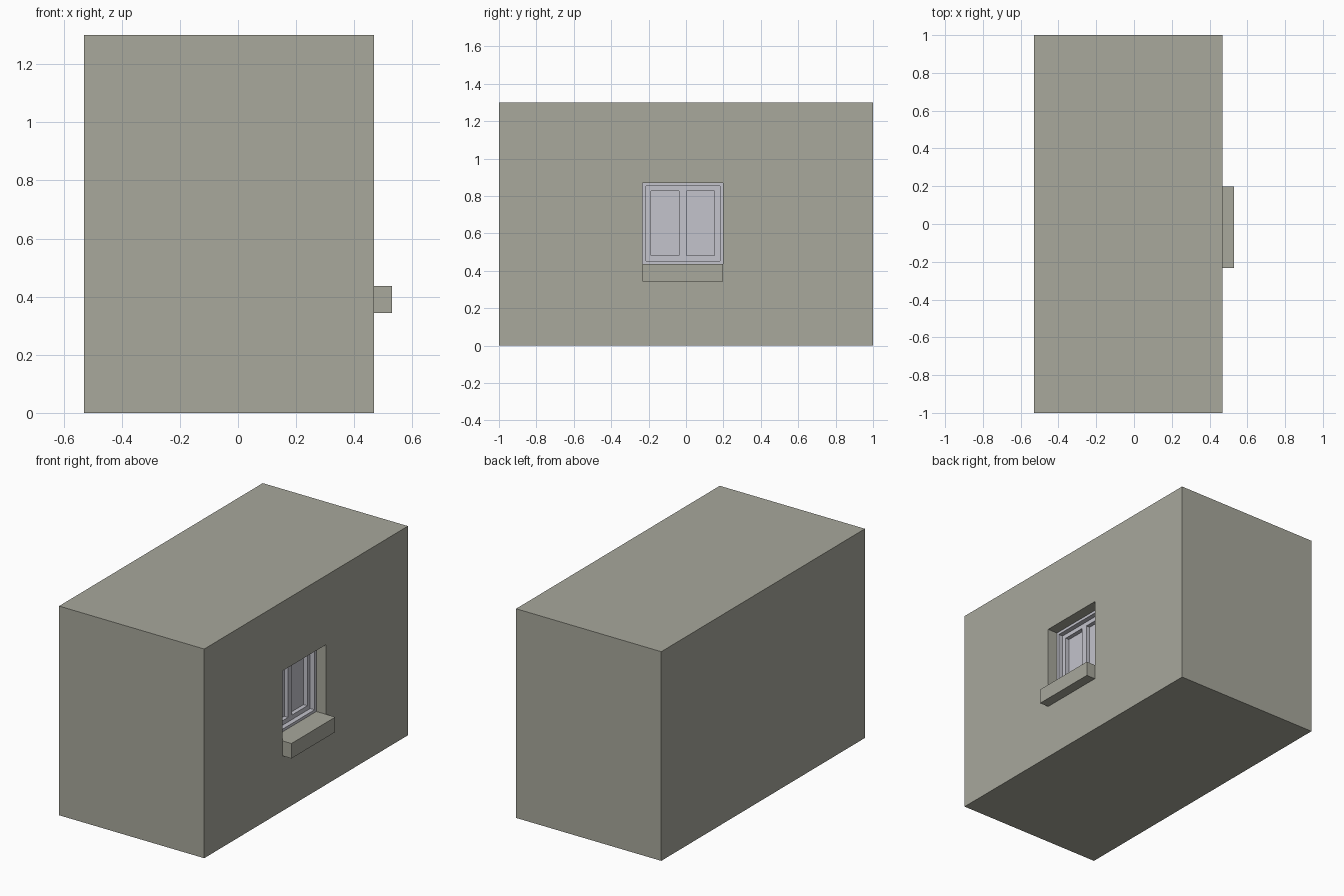
import bpy
import bmesh

if "Cube" in bpy.data.objects:
    bpy.data.objects.remove(bpy.data.objects["Cube"])


def material(name, rgb):
    m = bpy.data.materials.new(name)
    m.diffuse_color = (*rgb, 1)
    m.use_nodes = True
    m.node_tree.nodes["Principled BSDF"].inputs["Base Color"].default_value = m.diffuse_color
    return m


STONE = material("warm_grey_wall", (0.392, 0.392, 0.332))
PALE = material("pale_window_grey", (0.546, 0.546, 0.604))


def box(name, lo, hi, mat):
    """Axis-aligned box between two corners."""
    bm = bmesh.new()
    bmesh.ops.create_cube(bm, size=1)
    for v in bm.verts:
        v.co = [hi[i] if v.co[i] > 0 else lo[i] for i in range(3)]
    me = bpy.data.meshes.new(name)
    bm.to_mesh(me)
    bm.free()
    me.materials.append(mat)
    ob = bpy.data.objects.new(name, me)
    bpy.context.collection.objects.link(ob)
    return ob


def cut(target, lo, hi):
    """Cut a box-shaped opening out of the target."""
    cutter = box("cutter", lo, hi, target.data.materials[0])
    cutter.hide_render = True
    mod = target.modifiers.new("opening", 'BOOLEAN')
    mod.operation = 'DIFFERENCE'
    mod.solver = 'EXACT'
    mod.object = cutter
    bpy.context.view_layer.objects.active = target
    bpy.ops.object.modifier_apply(modifier=mod.name)
    bpy.data.objects.remove(cutter, do_unlink=True)


# Window opening limits and recess back
Y0, Y1, Z0, Z1 = -0.232, 0.198, 0.436, 0.87
SILL_Z, BACK = 0.343, 0.335

# Wall block with the window recess (cut down to the sill underside)
wall = box("wall_block", (-0.53, -1, 0), (0.468, 1, 1.3), STONE)
cut(wall, (BACK, Y0, SILL_Z), (0.6, Y1, Z1))

# Projecting sill slab
box("window_sill", (BACK, Y0, SILL_Z), (0.53, Y1, Z0), STONE)

# Outer window frame
T = 0.017
frame = box("window_frame", (BACK, Y0, Z0), (0.40, Y1, Z1), PALE)
cut(frame, (0.3, Y0 + T, Z0 + T), (0.6, Y1 - T, Z1 - T))

# Sash with two pane openings, set back from the frame
sash = box("window_sash", (BACK, Y0 + T, Z0 + T), (0.37, Y1 - T, Z1 - T), PALE)
for i, (a, b) in enumerate(((-0.187, -0.037), (0.003, 0.153))):
    cut(sash, (0.3, a, 0.481), (0.6, b, 0.826))
    box(f"window_pane_{i + 1}", (BACK, a, 0.481), (0.344, b, 0.826), PALE)
